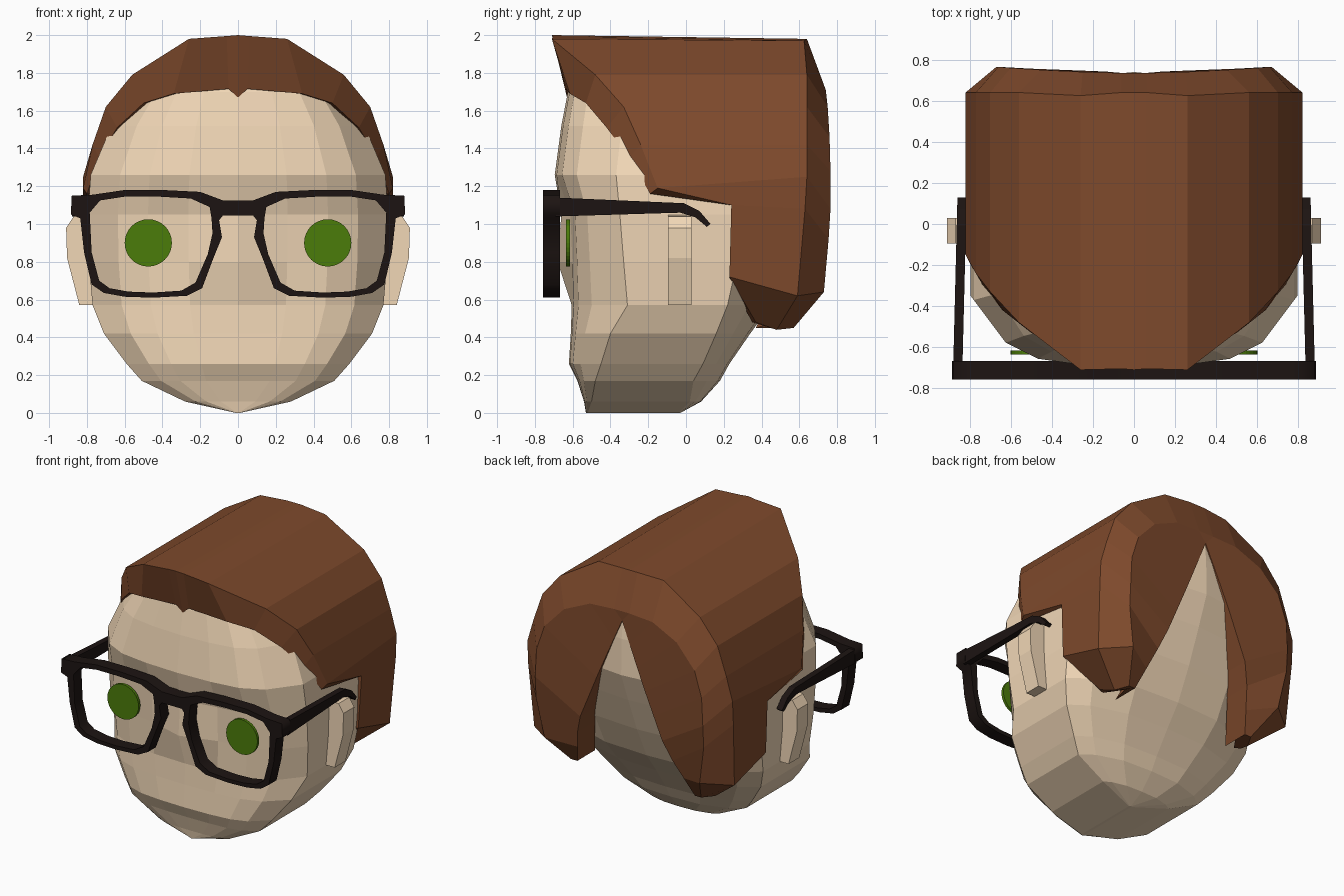
import bpy, bmesh
from math import pi
from mathutils import Vector

if "Cube" in bpy.data.objects:
    bpy.data.objects.remove(bpy.data.objects["Cube"])


def material(name, rgb):
    m = bpy.data.materials.new(name)
    m.diffuse_color = (*rgb, 1)
    m.use_nodes = True
    m.node_tree.nodes["Principled BSDF"].inputs["Base Color"].default_value = m.diffuse_color
    return m


SKIN = material("skin", (0.88, 0.68, 0.47))
HAIR = material("hair_brown", (0.21, 0.068, 0.025))
FRAME = material("frame_black", (0.012, 0.007, 0.006))
GREEN = material("eye_green", (0.07, 0.2, 0.003))


def finish(name, bm, mat):
    bmesh.ops.remove_doubles(bm, verts=bm.verts, dist=0.0005)
    bmesh.ops.recalc_face_normals(bm, faces=bm.faces)
    me = bpy.data.meshes.new(name)
    bm.to_mesh(me)
    bm.free()
    me.materials.append(mat)
    ob = bpy.data.objects.new(name, me)
    bpy.context.collection.objects.link(ob)
    return ob


def skin_grid(bm, rows, closed):
    vs = [[bm.verts.new(p) for p in r] for r in rows]
    for a, b in zip(vs, vs[1:]):
        n = len(a)
        for i in range(n if closed else n - 1):
            j = (i + 1) % n
            bm.faces.new((a[i], a[j], b[j], b[i]))
    return vs


def prism(name, outline, place, lo, hi, mat):
    bm = bmesh.new()
    rows = [[place(u, v, d) for u, v in outline] for d in (lo, hi)]
    vs = skin_grid(bm, rows, True)
    for r in vs:
        bm.faces.new(r)
    return finish(name, bm, mat)


# Head: rings of (z, half width, front y, side front y, side back y, back y, nose push)
rings = [
    (0.0, .01, -.53, -.52, -.04, -.03, 0), (.06, .28, -.54, -.50, .02, .08, 0),
    (.17, .51, -.575, -.48, .04, .18, 0), (.26, .59, -.62, -.45, .09, .23, 0),
    (.42, .71, -.61, -.40, .16, .34, 0), (.57, .77, -.605, -.31, .22, .45, 0),
    (.80, .79, -.61, -.33, .27, .56, .07), (1.05, .795, -.62, -.35, .28, .66, .04),
    (1.26, .78, -.695, -.37, .30, .74, 0), (1.52, .67, -.66, -.34, .30, .735, 0),
    (1.70, .54, -.625, -.33, .30, .715, 0), (1.82, .40, -.54, -.25, .30, .60, 0)]
front = [(0, 0), (.33, .03), (.6, .12), (.8, .36), (1, 1)]
back = [(1, 0), (.82, .5), (.45, .92), (0, 1)]
rows = []
for z, w, f, s0, s1, b, nose in rings:
    half = [(u * w, f + v * (s0 - f) - (nose if u == 0 else 0), z) for u, v in front]
    half += [(u * w, s1 + v * (b - s1), z) for u, v in back]
    rows.append(half + [(-x, y, z) for x, y, z in half[-2:0:-1]])
bm = bmesh.new()
vs = skin_grid(bm, rows, True)
bm.faces.new(vs[-1])
bm.faces.new(vs[0])
finish("head", bm, SKIN)

# Hair: each strand runs hairline -> outer front edge -> outer back edge -> rear rim
strands = [
    [(0, -.63, 1.67), (0, -.71, 2.0), (0, .64, 1.98), (0, .735, 1.72)],
    [(.05, -.635, 1.715), (.06, -.705, 1.995), (.06, .64, 1.98), (.06, .735, 1.72)],
    [(.34, -.615, 1.69), (.26, -.71, 1.98), (.26, .625, 1.97), (.25, .74, 1.71)],
    [(.50, -.53, 1.64), (.56, -.48, 1.79), (.56, .64, 1.79), (.45, .75, 1.62)],
    [(.64, -.42, 1.51), (.70, -.33, 1.62), (.70, .64, 1.62), (.60, .76, 1.46)],
    [(.735, -.30, 1.35), (.77, -.24, 1.42), (.77, .64, 1.42), (.66, .765, 1.28)],
    [(.80, -.19, 1.16), (.82, -.15, 1.19), (.82, .64, 1.25), (.67, .765, 1.08)],
    [(.78, .24, 1.10), (.82, .24, 1.10), (.82, .63, 1.08), (.67, .755, .92)],
    [(.76, .23, .71), (.80, .23, .72), (.80, .59, .62), (.62, .73, .64)],
    [(.56, .35, .48), (.60, .37, .48), (.57, .48, .44), (.52, .57, .45)]]
gap = [(0, .73, 1.65), (.17, .745, 1.25), (.35, .74, .82), (.47, .57, .45)]


def nape_edge(t):
    k = min(int(t * 3), 2)
    return Vector(gap[k]).lerp(Vector(gap[k + 1]), t * 3 - k)


rows = []
for i, s in enumerate(strands):
    x, y, z = s[0]
    g = nape_edge(max(0, i - 1) / (len(strands) - 2))
    inner = (x * .85, y + .12, z)
    rows.append([inner] + s + [tuple(g), (g.x, g.y - .2, g.z)])
bm = bmesh.new()
for m in (1, -1):
    vs = skin_grid(bm, [[(m * x, y, z) for x, y, z in r] for r in rows], False)
    bm.faces.new(vs[-1])
bmesh.ops.dissolve_degenerate(bm, dist=0.0005, edges=bm.edges)
finish("hair", bm, HAIR)

# Ears, eyes and spectacle arms on both sides
ear = [(.76, .57), (.84, .57), (.905, .82), (.91, .98), (.87, 1.04), (.76, 1.05)]
arm = [(-.69, 1.14), (-.01, 1.11), (.07, 1.07), (.13, 1.0), (.11, .985),
       (.05, 1.035), (-.03, 1.06), (-.69, 1.04)]
for m, side in ((1, "right"), (-1, "left")):
    prism("ear_" + side, ear, lambda u, v, d: (m * u, d, v), -.095, .028, SKIN)
    prism("spectacle_arm_" + side, arm,
          lambda u, v, d: (m * (d - .025 * (u + .69)), u, v), .835, .88, FRAME)
    bpy.ops.mesh.primitive_cylinder_add(vertices=32, radius=.125, depth=.02,
                                        location=(m * .475, -.625, .9), rotation=(pi / 2, 0, 0))
    eye = bpy.context.object
    eye.name = "eye_" + side
    eye.data.materials.append(GREEN)

# Spectacle front: filled outline with two lens holes
outer = [(.08, 1.125), (.2, 1.17), (.4, 1.18), (.6, 1.18), (.77, 1.155), (.88, 1.15), (.885, 1.05),
         (.835, 1.03), (.815, .85), (.775, .68), (.71, .635), (.6, .615), (.45, .61), (.27, .62),
         (.19, .66), (.13, .82), (.085, .93), (.1, 1.02), (.08, 1.045)]
lens = [(.15, 1.09), (.25, 1.135), (.42, 1.145), (.6, 1.145), (.73, 1.125), (.785, 1.06),
        (.775, .85), (.735, .7), (.68, .66), (.58, .642), (.45, .637), (.3, .647), (.225, .69),
        (.16, .84), (.135, .95), (.14, 1.03)]
cu = bpy.data.curves.new("spectacle_front", 'CURVE')
cu.dimensions = '2D'
cu.fill_mode = 'BOTH'
cu.extrude = .045
for loop in (outer + [(-x, z) for x, z in reversed(outer)], lens, [(-x, z) for x, z in lens]):
    sp = cu.splines.new('POLY')
    sp.points.add(len(loop) - 1)
    for p, (x, z) in zip(sp.points, loop):
        p.co = (x, z, 0, 1)
    sp.use_cyclic_u = True
cu.materials.append(FRAME)
ob = bpy.data.objects.new("spectacle_front", cu)
ob.location = (0, -.712, 0)
ob.rotation_euler = (pi / 2, 0, 0)
bpy.context.collection.objects.link(ob)
for o in bpy.context.selected_objects:
    o.select_set(False)
ob.select_set(True)
bpy.context.view_layer.objects.active = ob
bpy.ops.object.convert(target='MESH')
